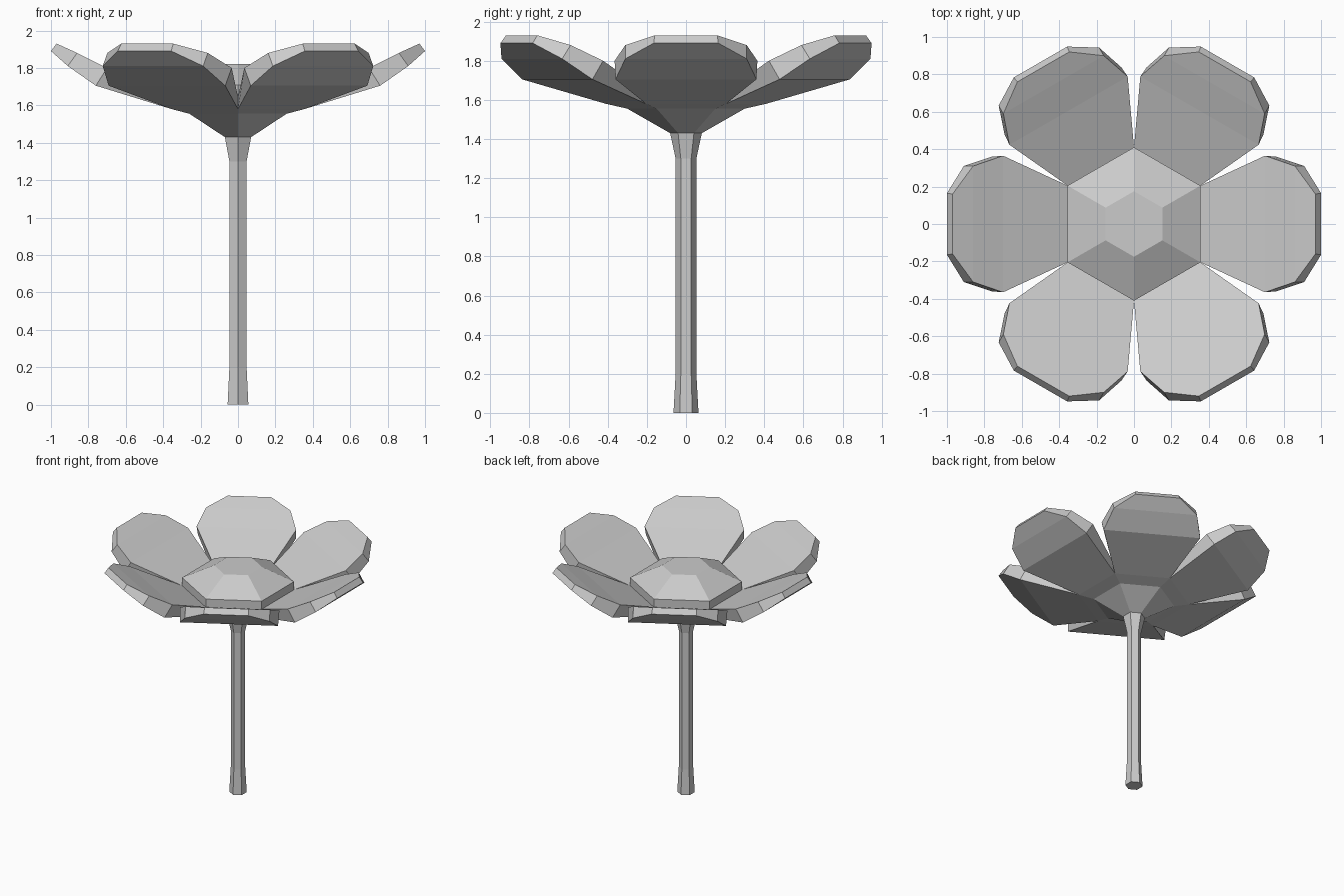
import bpy
import bmesh
from math import sin, cos, radians

if "Cube" in bpy.data.objects:
    bpy.data.objects.remove(bpy.data.objects["Cube"], do_unlink=True)

SIDES = 6

grey = bpy.data.materials.new("plain grey")
grey.use_nodes = True
grey.diffuse_color = (0.6, 0.6, 0.6, 1)
grey.node_tree.nodes["Principled BSDF"].inputs["Base Color"].default_value = (0.6, 0.6, 0.6, 1)


def finish(name, bm):
    bmesh.ops.recalc_face_normals(bm, faces=bm.faces)
    mesh = bpy.data.meshes.new(name)
    bm.to_mesh(mesh)
    bm.free()
    mesh.materials.append(grey)
    obj = bpy.data.objects.new(name, mesh)
    bpy.context.collection.objects.link(obj)
    return obj


def hex_lathe(name, profile, cap_bottom=False, cap_top=False):
    """Six-sided solid from (radius, height) pairs, corners on the y axis."""
    bm = bmesh.new()
    rings = []
    for r, z in profile:
        angles = [radians(30 + 60 * k) for k in range(SIDES)]
        rings.append([bm.verts.new((r * cos(a), r * sin(a), z)) for a in angles])
    for low, high in zip(rings, rings[1:]):
        for k in range(SIDES):
            n = (k + 1) % SIDES
            bm.faces.new((low[k], low[n], high[n], high[k]))
    if cap_bottom:
        bm.faces.new(rings[0][::-1])
    if cap_top:
        bm.faces.new(rings[-1])
    return finish(name, bm)


def petal(name, angle, top, bottom):
    """Thick petal from (distance, half width, height) rows, open at the hidden root."""
    bm = bmesh.new()
    rows = []
    for t, b in zip(top, bottom):
        corners = ((t, -1), (t, 1), (b, 1), (b, -1))
        rows.append([bm.verts.new((p[0], s * p[1], p[2])) for p, s in corners])
    for near, far in zip(rows, rows[1:]):
        for k in range(4):
            n = (k + 1) % 4
            bm.faces.new((near[k], near[n], far[n], far[k]))
    bm.faces.new(rows[-1])
    obj = finish(name, bm)
    # recalculated normals of an open shell can face inward: check the upper face
    if max(obj.data.polygons, key=lambda p: p.center.z - p.center.x).normal.z < 0:
        obj.data.flip_normals()
    obj.rotation_euler.z = angle
    return obj


# Stem, flared at the foot and under the flower
hex_lathe("stem", [(0.064, 0), (0.053, 0.2), (0.053, 1.3), (0.081, 1.43)], cap_bottom=True)

# Cup under the petals
hex_lathe("flower_cup", [(0.081, 1.43), (0.3, 1.555), (0.41, 1.58), (0.41, 1.645)])

# Faceted centre
hex_lathe("flower_centre", [(0.41, 1.645), (0.41, 1.71), (0.175, 1.82)], cap_top=True)

# Petals
top_rows = [(0.355, 0.205, 1.645), (0.7, 0.365, 1.8), (0.86, 0.31, 1.88), (0.97, 0.16, 1.93)]
under_rows = [(0.355, 0.205, 1.58), (0.76, 0.36, 1.705), (0.91, 0.31, 1.81), (1.0, 0.165, 1.89)]
for i in range(SIDES):
    petal(f"petal_{i + 1}", radians(60 * i), top_rows, under_rows)
